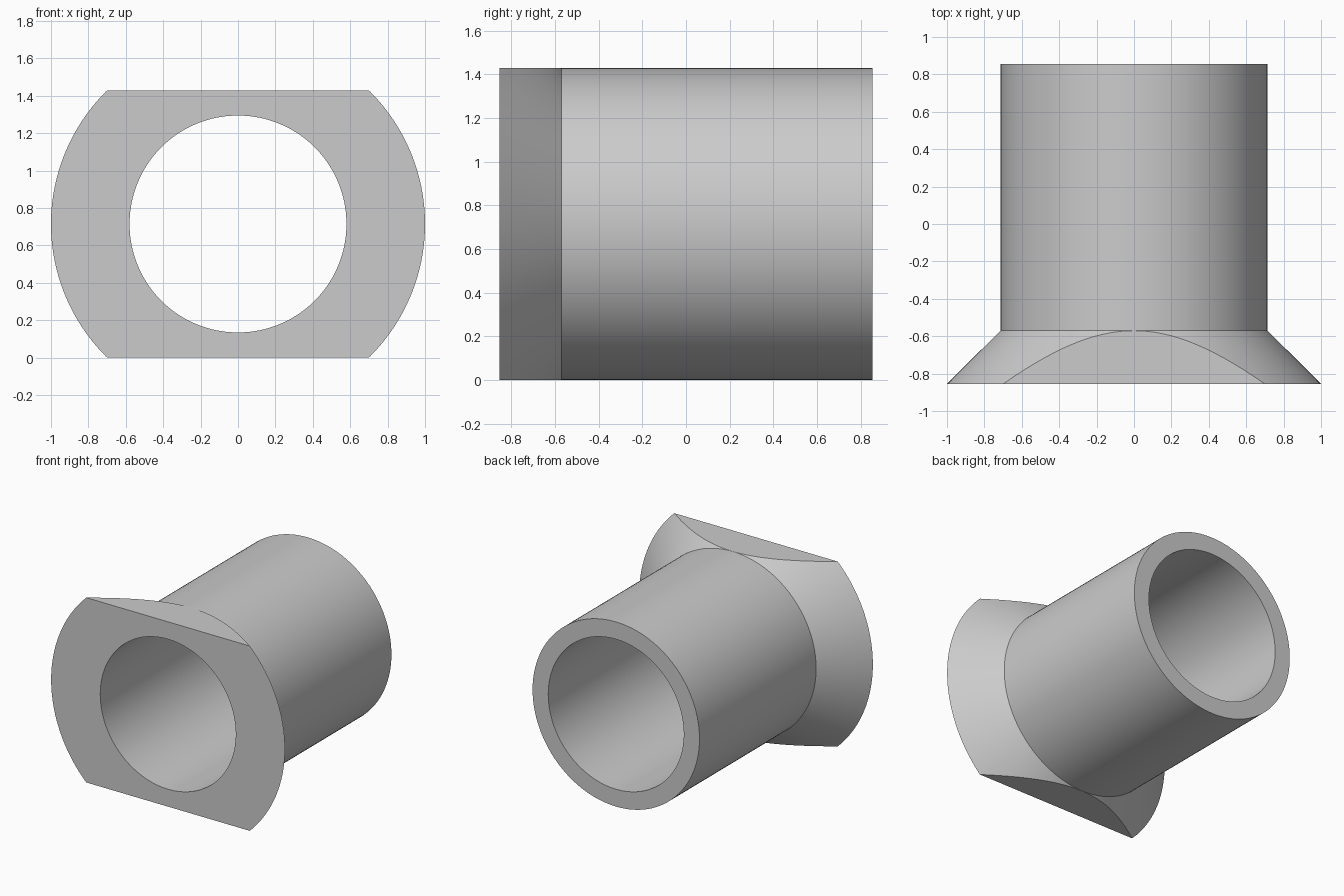
import bpy, bmesh, math
from mathutils import Vector, Matrix

cube = bpy.data.objects.get("Cube")
if cube:
    bpy.data.objects.remove(cube, do_unlink=True)

HALF_LENGTH = 0.855
HALF_HEIGHT = 0.7145
TUBE_R = 0.714
BORE_R = 0.58
NECK_Y = -0.57
SIDES = 128

grey = bpy.data.materials.new("plain grey")
grey.use_nodes = True
colour = (0.6, 0.6, 0.6, 1)
grey.diffuse_color = colour
grey.node_tree.nodes["Principled BSDF"].inputs["Base Color"].default_value = colour

# Closed radius/length profile: bore, flared front, tube
profile = [(BORE_R, -HALF_LENGTH), (1.0, -HALF_LENGTH), (TUBE_R, NECK_Y),
           (TUBE_R, HALF_LENGTH), (BORE_R, HALF_LENGTH)]

bm = bmesh.new()
rings = []
for i in range(SIDES):
    turn = Matrix.Rotation(math.tau * i / SIDES, 3, 'Y')
    rings.append([bm.verts.new(turn @ Vector((r, y, 0))) for r, y in profile])
for i, ring in enumerate(rings):
    following = rings[(i + 1) % SIDES]
    for j in range(len(profile)):
        k = (j + 1) % len(profile)
        bm.faces.new((ring[j], ring[k], following[k], following[j]))

# Flats trimmed across the top and bottom of the flare
for side in (1, -1):
    cut = bmesh.ops.bisect_plane(
        bm, geom=bm.verts[:] + bm.edges[:] + bm.faces[:],
        plane_co=(0, 0, side * HALF_HEIGHT), plane_no=(0, 0, side),
        clear_outer=True)
    rim = [e for e in cut["geom_cut"]
           if isinstance(e, bmesh.types.BMEdge) and e.is_boundary]
    bmesh.ops.contextual_create(bm, geom=rim)

bmesh.ops.recalc_face_normals(bm, faces=bm.faces[:])
bmesh.ops.translate(bm, verts=bm.verts[:], vec=(0, 0, HALF_HEIGHT))

mesh = bpy.data.meshes.new("flanged_tube")
bm.to_mesh(mesh)
bm.free()
mesh.materials.append(grey)
tube = bpy.data.objects.new("flanged_tube", mesh)
bpy.context.collection.objects.link(tube)

bpy.context.view_layer.objects.active = tube
tube.select_set(True)
bpy.ops.object.shade_smooth_by_angle(angle=math.radians(30))
